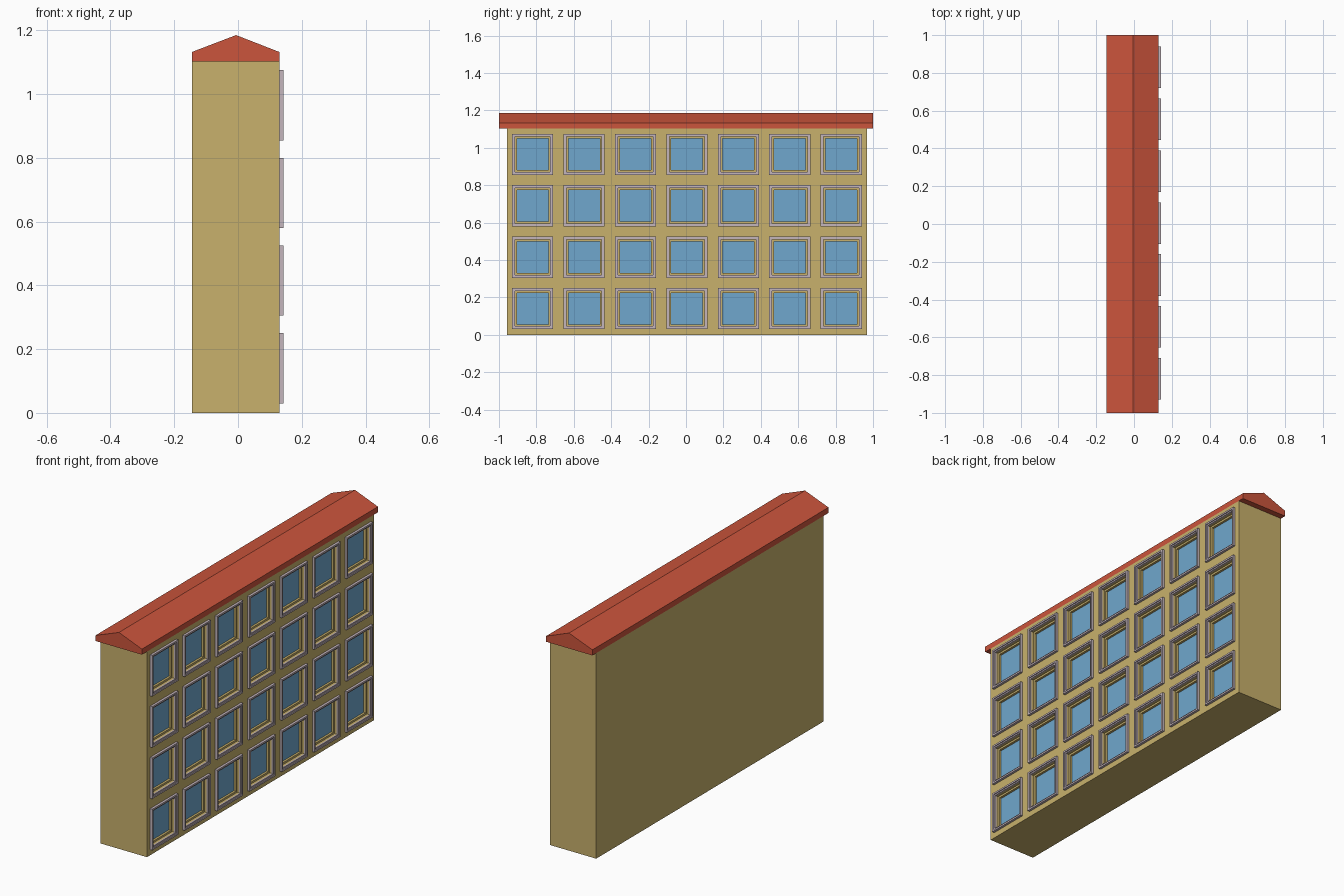
import bpy, bmesh
from mathutils import Vector

cube = bpy.data.objects.get("Cube")
if cube:
    bpy.data.objects.remove(cube, do_unlink=True)


def material(name, rgb):
    m = bpy.data.materials.new(name)
    m.use_nodes = True
    m.diffuse_color = (*rgb, 1)
    m.node_tree.nodes["Principled BSDF"].inputs["Base Color"].default_value = (*rgb, 1)
    return m


TAN = material("tan wall", (0.58, 0.44, 0.15))
RED = material("red roof", (0.60, 0.09, 0.045))
BLUE = material("blue glass", (0.16, 0.39, 0.61))
MAUVE = material("pale mauve trim", (0.56, 0.47, 0.51))

# Shared dimensions
BACK, FACE = -0.145, 0.13
Y0, Y1 = -0.957, 0.968
COLUMNS = [-0.82 + 0.275 * i for i in range(7)]
ROWS = [0.14 + 0.275 * i for i in range(4)]
SEAM, EAVES = 0.553, 1.102
OUTER, OPENING = 0.11, 0.094


def add_object(name, bm, *mats):
    mesh = bpy.data.meshes.new(name)
    bm.to_mesh(mesh)
    bm.free()
    for m in mats:
        mesh.materials.append(m)
    ob = bpy.data.objects.new(name, mesh)
    bpy.context.collection.objects.link(ob)
    return ob


def step(bm, faces, thickness, depth):
    """Inset faces within their plane, or push them straight in or out."""
    bmesh.ops.inset_individual(bm, faces=faces, thickness=thickness, depth=depth,
                               use_even_offset=True)


# Storey block with recessed, stepped window openings
def storey_block(name, z0, z1):
    bm = bmesh.new()
    bmesh.ops.create_cube(bm, size=1)
    for v in bm.verts:
        v.co = ((BACK, FACE)[v.co.x > 0], (Y0, Y1)[v.co.y > 0], (z0, z1)[v.co.z > 0])
    rows = [z for z in ROWS if z0 < z < z1]
    cuts = [((0, c + s, 0), (0, 1, 0)) for c in COLUMNS for s in (-OPENING, OPENING)]
    cuts += [((0, 0, r + s), (0, 0, 1)) for r in rows for s in (-OPENING, OPENING)]
    for point, normal in cuts:
        front = [f for f in bm.faces if f.normal.x > 0.9]
        geom = front + list({e for f in front for e in f.edges}) \
            + list({v for f in front for v in f.verts})
        bmesh.ops.bisect_plane(bm, geom=geom, plane_co=point, plane_no=normal)
        bm.normal_update()
    centres = [Vector((FACE, c, r)) for c in COLUMNS for r in rows]
    panes = [f for f in bm.faces if f.normal.x > 0.9
             and any((f.calc_center_median() - c).length < 0.01 for c in centres)]
    for thickness, depth in ((0, -0.012), (0.010, 0), (0, -0.012)):
        step(bm, panes, thickness, depth)
    for f in panes:
        f.material_index = 1
    return add_object(name, bm, TAN, BLUE)


storey_block("lower_storeys", 0, SEAM)
storey_block("upper_storeys", SEAM, EAVES)


# Window surround: a raised square ring with a lower inner step
def window_surround():
    bm = bmesh.new()
    corners = [(-1, -1), (1, -1), (1, 1), (-1, 1)]
    face = bm.faces.new([bm.verts.new((0, a * OUTER, b * OUTER)) for a, b in corners])
    bm.normal_update()
    for thickness, depth in ((0, 0.013), (0.009, 0), (0, -0.005), (0.007, 0), (0, -0.008)):
        step(bm, [face], thickness, depth)
    bm.faces.remove(face)
    return add_object("window_surround", bm, MAUVE)


first = window_surround()
for c in COLUMNS:
    for r in ROWS:
        ob = first
        if (c, r) != (COLUMNS[0], ROWS[0]):
            ob = first.copy()
            bpy.context.collection.objects.link(ob)
        ob.location = (FACE, c, r)

# Gabled roof, one profile extruded along the building
bm = bmesh.new()
profile = [(BACK, 1.102), (FACE, 1.102), (FACE, 1.132), (-0.006, 1.185), (BACK, 1.132)]
gable = bm.faces.new([bm.verts.new((x, -1, z)) for x, z in profile])
moved = bmesh.ops.extrude_face_region(bm, geom=[gable])["geom"]
bmesh.ops.translate(bm, vec=(0, 2, 0), verts=[g for g in moved if isinstance(g, bmesh.types.BMVert)])
bmesh.ops.recalc_face_normals(bm, faces=bm.faces)
add_object("roof", bm, RED)
